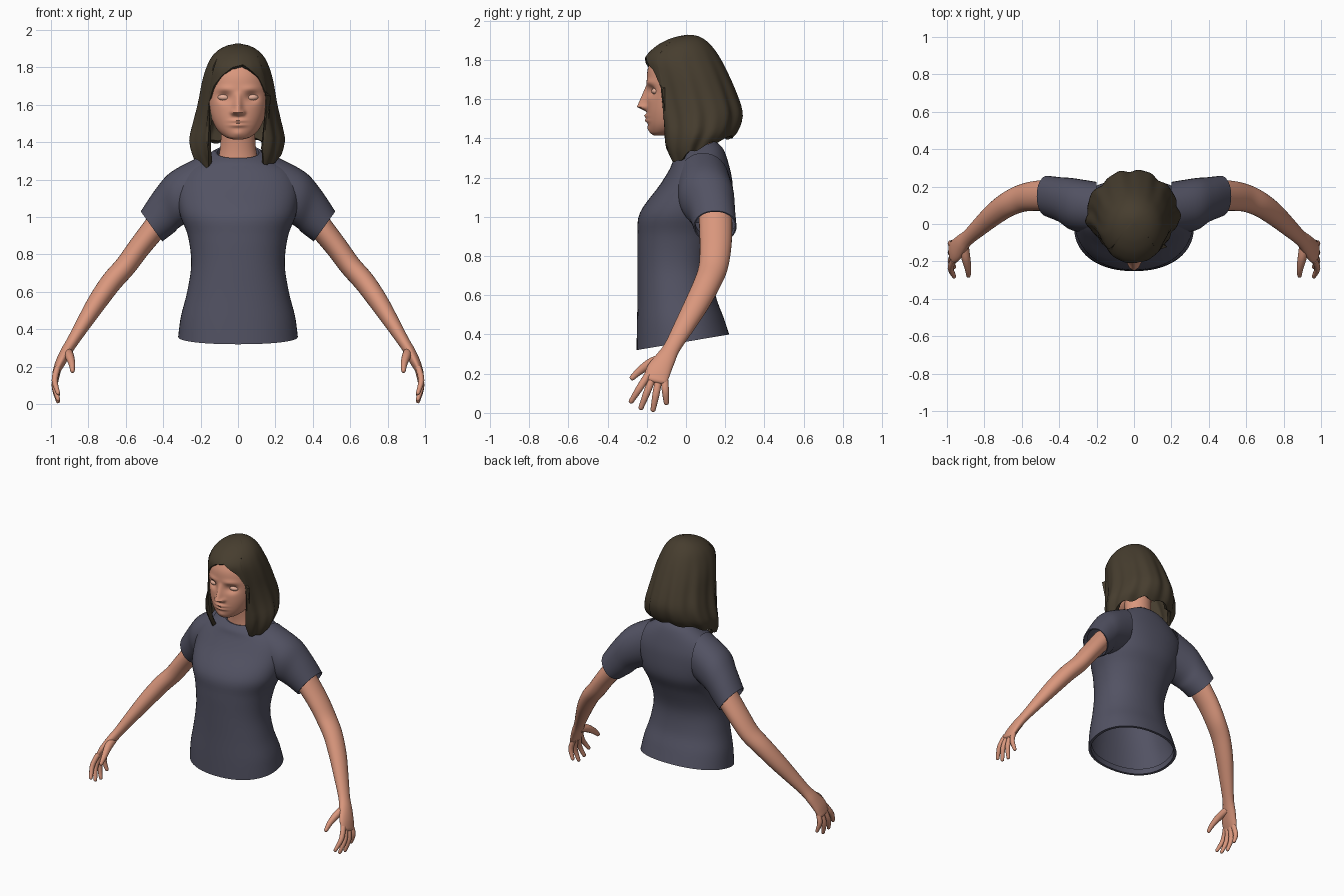
import bpy, bmesh, math
from mathutils import Vector as V

if "Cube" in bpy.data.objects:
    bpy.data.objects.remove(bpy.data.objects["Cube"])


def material(name, rgb):
    m = bpy.data.materials.new(name)
    m.diffuse_color = (*rgb, 1)
    m.use_nodes = True
    m.node_tree.nodes["Principled BSDF"].inputs["Base Color"].default_value = m.diffuse_color
    return m


SKIN = material("skin", (0.70, 0.31, 0.205))
EYE = material("pale_eye", (0.78, 0.43, 0.32))
HAIR = material("dark_brown_hair", (0.062, 0.047, 0.028))
SHIRT = material("slate_shirt", (0.085, 0.085, 0.125))


def spline(rows, steps):
    """Catmull-Rom through a list of equal-length tuples."""
    out = []
    for i in range(len(rows) - 1):
        a, b = rows[max(i - 1, 0)], rows[i]
        c, d = rows[i + 1], rows[min(i + 2, len(rows) - 1)]
        for s in range(steps):
            t = s / steps
            out.append(tuple(0.5 * (2 * q + (r - p) * t + (2 * p - 5 * q + 4 * r - w) * t * t
                                    + (3 * q - p - 3 * r + w) * t ** 3)
                             for p, q, r, w in zip(a, b, c, d)))
    return out + [tuple(rows[-1])]


def lookup(table, x):
    """Linear interpolation in a table sorted by its first column."""
    for a, b in zip(table, table[1:]):
        if x <= b[0]:
            t = max(0, (x - a[0]) / (b[0] - a[0]))
            return [p + (q - p) * t for p, q in zip(a[1:], b[1:])]
    return list(table[-1][1:])


def skin_rows(name, rows, mat, caps=(), mirror=False, thick=0, angle=45):
    """Join closed rings of points into one surface."""
    bm = bmesh.new()
    vs = [[bm.verts.new(p) for p in r] for r in rows]
    n = len(vs[0])
    for a, b in zip(vs, vs[1:]):
        for j in range(n):
            k = (j + 1) % n
            bm.faces.new((a[j], a[k], b[k], b[j]))
    for c in caps:
        bm.faces.new(vs[c])
    bmesh.ops.recalc_face_normals(bm, faces=bm.faces)
    me = bpy.data.meshes.new(name)
    bm.to_mesh(me)
    bm.free()
    me.materials.append(mat)
    ob = bpy.data.objects.new(name, me)
    bpy.context.collection.objects.link(ob)
    bpy.ops.object.select_all(action='DESELECT')
    ob.select_set(True)
    bpy.context.view_layer.objects.active = ob
    if thick:
        m = ob.modifiers.new("thickness", 'SOLIDIFY')
        m.thickness, m.offset = thick, -1
        bpy.ops.object.modifier_apply(modifier=m.name)
    bpy.ops.object.shade_smooth_by_angle(angle=math.radians(angle))
    if mirror:
        ob.modifiers.new("mirror", 'MIRROR')
    return ob


def ring(c, u, v, n=40, power=2.0):
    e = 2 / power
    pts = []
    for j in range(n):
        a = 2 * math.pi * j / n
        ca, sa = math.cos(a), math.sin(a)
        pts.append(V(c) + V(u) * math.copysign(abs(ca) ** e, ca) + V(v) * math.copysign(abs(sa) ** e, sa))
    return pts


def hem(rows, inward):
    """Fold the last ring inwards and back up to make a hem."""
    c = sum(rows[-1], V()) / len(rows[-1])
    for k, up in ((0.94, 0.0), (0.92, 0.035)):
        rows.append([c + (p - c) * k + V(inward) * up for p in rows[len(rows) - 1 if up == 0 else -2]])
    return rows


def tube(name, path, mat, n=20):
    """Mirrored limb through (x, y, z, thickness radius, width radius), rounded tip."""
    pts = spline(path, 5)
    rows = []
    for i, p in enumerate(pts):
        t = (V(pts[min(i + 1, len(pts) - 1)][:3]) - V(pts[max(i - 1, 0)][:3])).normalized()
        v = V((0, 1, 0))
        v = (v - t * v.dot(t)).normalized()
        u = t.cross(v)
        rows.append(ring(p[:3], u * p[3], v * p[4], n))
    for k, s in ((0.5, 0.82), (0.85, 0.45)):
        rows.append(ring(V(p[:3]) + t * p[3] * k, u * p[3] * s, v * p[4] * s, n))
    return skin_rows(name, rows, mat, caps=(0, -1), mirror=True, angle=60)


# Shirt body: z, half width, front y, back y, tilt towards the back
body = [(1.35, .122, -.035, .15, .035), (1.315, .19, -.065, .19, .03), (1.25, .285, -.085, .22, .01),
        (1.16, .325, -.135, .238, 0), (1.02, .312, -.235, .235, 0), (.90, .268, -.247, .185, 0),
        (.75, .25, -.247, .14, 0), (.60, .272, -.247, .15, .005), (.47, .305, -.25, .19, .02),
        (.36, .32, -.252, .22, .04)]
rows = [ring((0, (f + b) / 2, z), (w, 0, 0), (0, (b - f) / 2, t), 56, 2.2)
        for z, w, f, b, t in spline(body, 5)]
rows = hem(rows, (0, 0, 1))
collar_c = V((0, .0575, 1.35))
rows.insert(0, [collar_c + (p - collar_c) * .92 + V((0, 0, -.004)) for p in rows[0]])
rows.insert(0, [p + V((0, 0, -.03)) for p in rows[0]])
skin_rows("shirt_body", rows, SHIRT)

# Sleeves: top x, top z, bottom x, bottom z, front y, back y
sleeve = [(.20, 1.325, .20, 1.0, -.05, .225), (.355, 1.243, .30, .955, -.035, .245),
          (.44, 1.15, .345, .915, .01, .25), (.52, 1.03, .405, .87, .04, .258)]
rows = [ring(((a + c) / 2, (f + g) / 2, (b + d) / 2), ((a - c) / 2, 0, (b - d) / 2),
             (0, (g - f) / 2, 0), 36, 2.1) for a, b, c, d, f, g in spline(sleeve, 5)]
skin_rows("sleeves", hem(rows, (-.8, 0, .6)), SHIRT, mirror=True)

# Arms with palms
tube("arms", [(.40, .15, 1.0, .066, .085), (.455, .152, .93, .064, .084), (.53, .15, .835, .06, .08),
              (.60, .138, .74, .058, .074), (.675, .105, .655, .057, .068), (.75, .052, .55, .052, .062),
              (.82, -.01, .44, .042, .052), (.885, -.07, .335, .032, .043), (.922, -.105, .275, .03, .052),
              (.953, -.14, .215, .026, .063), (.974, -.155, .168, .018, .06)], SKIN, 28)

# Fingers: base y, base z, tip y, tip z
fingers = {"index_fingers": (-.193, .195, -.28, .058), "middle_fingers": (-.17, .18, -.23, .025),
           "ring_fingers": (-.138, .175, -.168, .015), "little_fingers": (-.11, .175, -.10, .05)}
for name, (y0, z0, y1, z1) in fingers.items():
    tube(name, [(.965, y0, z0, .017, .019), (.98, y0 + (y1 - y0) * .5, z0 + (z1 - z0) * .5, .016, .018),
                (.962, y1, z1, .011, .013)], SKIN, 12)
tube("thumbs", [(.91, -.105, .28, .024, .028), (.90, -.175, .255, .024, .026),
                (.888, -.235, .215, .018, .02), (.885, -.275, .178, .012, .014)], SKIN, 14)

# Neck
neck = [(1.27, .118, -.03, .145), (1.34, .10, -.03, .135), (1.42, .092, -.04, .125), (1.52, .095, -.06, .125)]
skin_rows("neck", [ring((0, (f + b) / 2, z), (w, 0, 0), (0, (b - f) / 2, 0))
                   for z, w, f, b in spline(neck, 4)], SKIN)


# Head: oval sections with nose, sockets and lips pushed in or out
def bump(d, width):
    return math.exp(-(d / width) ** 2)


def feature(x, z):
    s = min(max((1.675 - z) / .115, 0), 1) if z > 1.56 else max(0, 1 - (1.56 - z) / .025)
    nose = -.05 * s * bump(x, .014 + .012 * s)
    wings = -.016 * bump(abs(x) - .027, .011) * bump(z - 1.557, .013)
    socket = .026 * bump(abs(x) - .073, .035) * bump(z - 1.64, .026)
    brow = -.008 * bump(abs(x) - .07, .045) * bump(z - 1.685, .016)
    lips = -.015 * bump(x, .04) * (bump(z - 1.514, .009) + bump(z - 1.491, .009))
    return nose + wings + socket + brow + lips - .008 * bump(x, .03) * bump(z - 1.445, .02)


head = [(1.415, .025, -.165, -.10), (1.43, .07, -.18, -.03), (1.47, .113, -.193, .05), (1.53, .142, -.20, .10),
        (1.60, .16, -.20, .14), (1.68, .167, -.20, .17), (1.76, .157, -.193, .165), (1.83, .125, -.155, .13),
        (1.875, .07, -.09, .07), (1.885, .02, -.03, .03)]
rows = []
for z, w, f, b in spline(head, 9):
    r = ring((0, (f + b) / 2, z), (w, 0, 0), (0, (b - f) / 2, 0), 144, 2.15)
    mid = (f + b) / 2
    for p in r:
        if p.y < mid:
            p.y += feature(p.x, z) * min(1, (mid - p.y) / .06)
    rows.append(r)
skin_rows("head", rows, SKIN, caps=(0, -1), angle=70)

# Eyes
rows = [ring((.073, -.15 + .026 * math.cos(t), 1.64), (.036 * math.sin(t), 0, 0), (0, 0, .019 * math.sin(t)), 24)
        for t in [math.pi * (i + .2) / 12.4 for i in range(13)]]
skin_rows("eyes", rows, EYE, caps=(0, -1), mirror=True, angle=60)

# Hair: oval shell by height, columns of differing length leave the face open
shell = spline([(1.27, .205, -.09, .12), (1.34, .235, -.125, .17), (1.41, .25, -.145, .245),
                (1.46, .242, -.155, .275), (1.53, .225, -.172, .288), (1.62, .206, -.19, .262),
                (1.72, .19, -.205, .22), (1.80, .168, -.212, .18), (1.86, .138, -.165, .14),
                (1.90, .095, -.10, .10), (1.92, .05, -.04, .065), (1.928, .008, .01, .03)], 4)
fringe = [(-49, 1.61), (-40, 1.70), (-28, 1.755), (-10, 1.80), (10, 1.815), (22, 1.79), (38, 1.745), (49, 1.65)]
length = [(49, 1.38), (56, 1.29), (64, 1.27), (90, 1.31), (120, 1.36), (150, 1.40), (180, 1.41)]
angles = [-180 + i * 131 / 40 for i in range(40)] + [-49.5 + i * 3.3 for i in range(31)] \
    + [49.6 + i * 130.4 / 40 for i in range(40)]


def hair_point(a, t):
    hanging = abs(a) > 49.5
    low = lookup(length, abs(a))[0] + .01 * math.sin(a * .21) if hanging else lookup(fringe, a)[0]
    z = 1.928 + (low - 1.928) * t ** 1.35
    w, f, b = lookup(shell, z)
    if z < 1.65:  # side locks sweep forward below the cheeks
        a -= math.copysign(min(15, (1.65 - z) * 60) * (180 - abs(a)) / 131, a)
    r = math.radians(a)
    lump = 1 + (.028 * math.sin(9 * r + 1) + .014 * math.sin(17 * r)) * min(1, max(0, (1.88 - z) / .35))
    return V((w * math.sin(r) * lump - .006 * (1.93 - z) / .5,
              (f + b) / 2 - (b - f) / 2 * math.cos(r) * lump, z))


skin_rows("hair", [[hair_point(a, (i + .15) / 24.15) for a in angles] for i in range(25)],
          HAIR, caps=(0,), thick=.025, angle=40)
